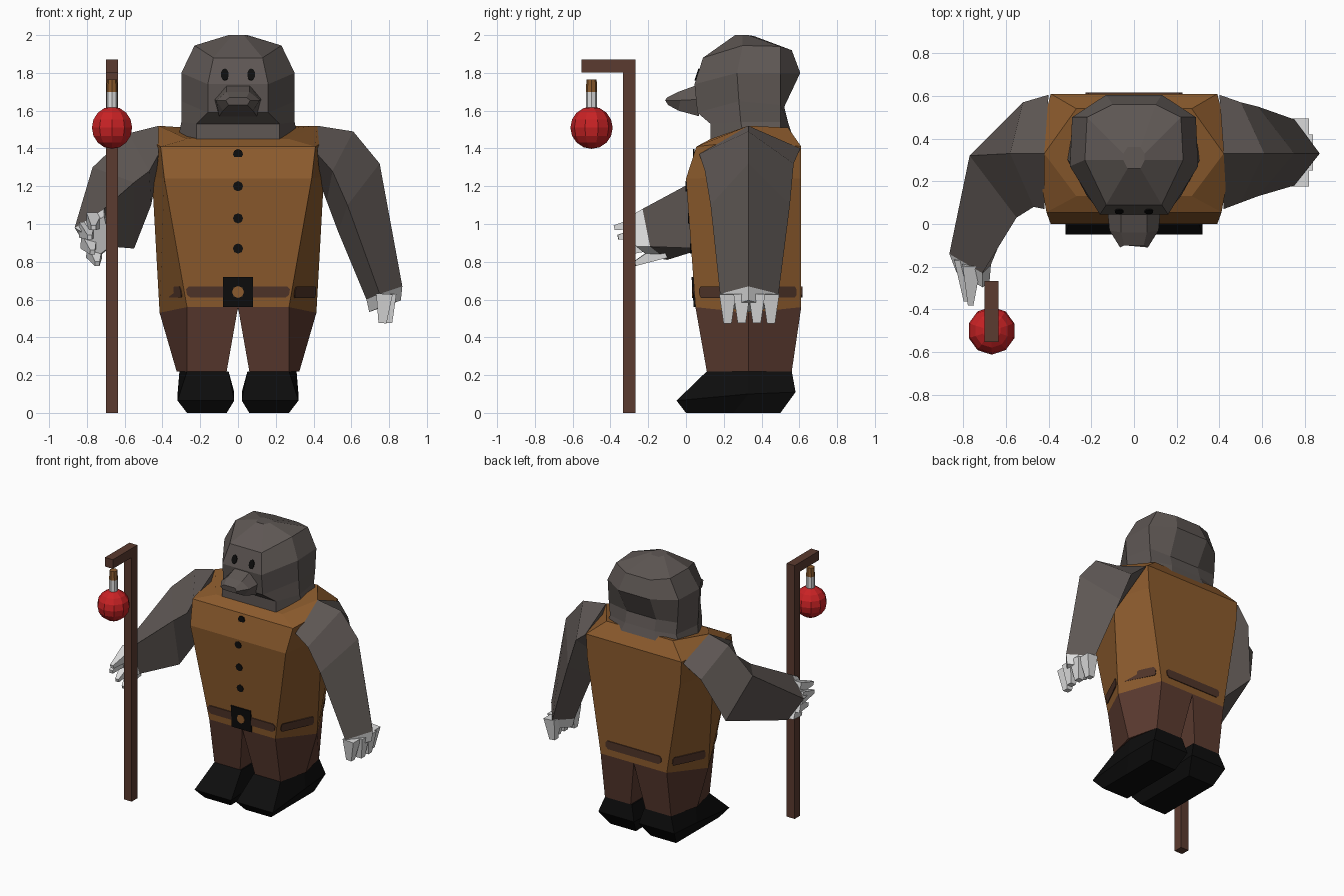
import bpy, bmesh, math
from mathutils import Vector, Matrix

if "Cube" in bpy.data.objects:
    bpy.data.objects.remove(bpy.data.objects["Cube"])


def mat(name, rgb):
    m = bpy.data.materials.new(name)
    m.diffuse_color = (*rgb, 1)
    m.use_nodes = True
    m.node_tree.nodes["Principled BSDF"].inputs["Base Color"].default_value = m.diffuse_color
    return m


FUR = mat("grey fur", (0.112, 0.095, 0.088))
COAT = mat("tan coat", (0.26, 0.104, 0.026))
TROUSER = mat("brown trousers", (0.105, 0.043, 0.029))
BELT = mat("belt brown", (0.08, 0.035, 0.022))
BLACK = mat("black leather", (0.004, 0.004, 0.004))
CLAW = mat("pale claw", (0.72, 0.72, 0.72))
RED = mat("lantern red", (0.58, 0.016, 0.018))


def finish(bm, name, material):
    bmesh.ops.recalc_face_normals(bm, faces=bm.faces)
    me = bpy.data.meshes.new(name)
    bm.to_mesh(me)
    bm.free()
    me.materials.append(material)
    ob = bpy.data.objects.new(name, me)
    bpy.context.collection.objects.link(ob)
    return ob


def loft(name, rings, material):
    """Skin a list of equal-length closed rings and cap both ends."""
    bm = bmesh.new()
    vs = [[bm.verts.new(p) for p in r] for r in rings]
    n = len(rings[0])
    for a, b in zip(vs, vs[1:]):
        for i in range(n):
            j = (i + 1) % n
            bm.faces.new((a[i], a[j], b[j], b[i]))
    bm.faces.new(vs[0])
    bm.faces.new(vs[-1])
    return finish(bm, name, material)


def sym(half):
    """Full ring from its +x half."""
    return half + [(-x, y, z) for x, y, z in reversed(half)]


def cone(name, p, q, r1, r2, material, seg=4, scale=(1, 1)):
    p, q = Vector(p), Vector(q)
    d = q - p
    m = (Matrix.Translation((p + q) / 2) @ d.to_track_quat('Z', 'Y').to_matrix().to_4x4()
         @ Matrix.Diagonal((scale[0], scale[1], 1, 1)))
    if seg == 4:
        m = m @ Matrix.Rotation(math.pi / 4, 4, 'Z')
    bm = bmesh.new()
    bmesh.ops.create_cone(bm, cap_ends=True, segments=seg, radius1=r1, radius2=r2,
                          depth=d.length, matrix=m)
    return finish(bm, name, material)


def box(name, lo, hi, material):
    lo, hi = Vector(lo), Vector(hi)
    bm = bmesh.new()
    bmesh.ops.create_cube(bm, size=1, matrix=Matrix.Translation((lo + hi) / 2)
                          @ Matrix.Diagonal((*(hi - lo), 1)))
    return finish(bm, name, material)


# Coat: hexagonal body with sloping shoulders
waist = sym([(.27, .05, .56), (.415, .33, .53), (.27, .61, .56)])
chest = sym([(.39, 0, 1.24), (.455, .33, 1.25), (.38, .61, 1.24)])
upper = sym([(.41, .055, 1.41), (.46, .33, 1.44), (.39, .61, 1.41)])
collar = sym([(.27, .13, 1.45), (.42, .33, 1.52), (.27, .54, 1.51)])
loft("coat", [waist, chest, upper, collar], COAT)

# Belt strips lying on each facet of the coat
for i in range(6):
    j = (i + 1) % 6
    a, b, c, d = (Vector(p) for p in (waist[i], waist[j], chest[j], chest[i]))
    n = (b - a).cross(d - a).normalized()
    mid = (a + b) / 2 - Vector((0, .33, .6))
    if n.dot(mid) < 0:
        n = -n

    def at(u, z, off):
        lo, hi = a.lerp(b, u), d.lerp(c, u)
        return lo.lerp(hi, (z - lo.z) / (hi.z - lo.z)) + n * off
    u0, u1 = (.02, .98) if i == 5 else (.1, .9)
    outline = [(u0, .625), (u0 + .03, .61), (u1 - .03, .61), (u1, .625),
               (u1, .655), (u1 - .03, .67), (u0 + .03, .67), (u0, .655)]
    loft("belt_strip", [[at(u, z, o) for u, z in outline] for o in (0, .006)], BELT)


def front_y(z):
    return .05 * (1.24 - z) / .68 if z < 1.24 else .055 * (z - 1.24) / .17


# Buttons and buckle on the coat front
for z in (1.37, 1.2, 1.03, .87):
    y = front_y(z)
    cone("button", (0, y + .004, z), (0, y - .005, z), .027, .027, BLACK, 8)
y = front_y(.64)
loft("buckle", [[(s * .08, front_y(z) + o, z) for s, z in
                 ((-1, .56), (1, .56), (1, .72), (-1, .72))] for o in (0, -.009)], BLACK)
cone("buckle_centre", (0, y - .004, .64), (0, y - .013, .64), .032, .032, COAT, 8)

# Trouser legs and shoes
for s in (1, -1):
    loft("trouser_leg", [
        [(s * x, y, z) for x, y, z in r] for r in (
            [(0, .05, .56), (.27, .05, .56), (.415, .33, .53), (.27, .61, .56), (0, .61, .56)],
            [(.06, .11, .22), (.27, .11, .22), (.325, .33, .22), (.27, .56, .22), (.06, .56, .22)])],
        TROUSER)
    loft("shoe", [
        [(s * x, y, z) for x, y, z in r] for r in (
            [(.06, 0, 0), (.27, 0, 0), (.27, .25, 0), (.27, .5, 0), (.06, .5, 0)],
            [(.02, -.05, .065), (.32, -.05, .065), (.32, .33, .1), (.31, .58, .11), (.02, .58, .11)],
            [(.05, .11, .22), (.27, .11, .22), (.31, .33, .22), (.27, .56, .22), (.05, .56, .22)])],
        BLACK)

# Head and neck
loft("head", [sym(h) for h in (
    [(.03, .26, 2), (.05, .3, 2), (.05, .33, 2), (.03, .36, 1.995)],
    [(.13, .09, 1.88), (.23, .3, 1.945), (.22, .5, 1.94), (.1, .56, 1.92)],
    [(.16, .045, 1.74), (.3, .27, 1.8), (.29, .5, 1.8), (.13, .605, 1.8)],
    [(.16, .06, 1.59), (.3, .28, 1.65), (.28, .5, 1.63), (.12, .52, 1.62)],
    [(.22, .13, 1.53), (.3, .29, 1.54), (.27, .5, 1.54), (.12, .54, 1.54)],
    [(.22, .13, 1.44), (.32, .31, 1.44), (.3, .5, 1.46), (.14, .56, 1.48)])], FUR)

# Snout
loft("snout", [sym(h) for h in (
    [(.06, .07, 1.74), (.125, .07, 1.66), (.1, .07, 1.57)],
    [(.06, -.04, 1.70), (.115, -.03, 1.655), (.08, -.04, 1.6)],
    [(.045, -.1, 1.67), (.065, -.11, 1.655), (.05, -.095, 1.63)])], FUR)

# Eyes lying on the sloping face
nrm = Vector((0, -.14, .045)).normalized()
for s in (1, -1):
    p = Vector((s * .07, .061, 1.79))
    cone("eye", p - nrm * .003, p + nrm * .006, .03, .03, BLACK, 10, (.7, 1.1))

# Arms: one hanging, one bent forward; ring order outer, back, inner, front
shoulder = [(.42, .33, 1.52), (.40, .605, 1.40), (.44, .33, 1.2), (.42, .07, 1.37)]
hanging = [shoulder,
           [(.61, .33, 1.49), (.5, .57, 1.32), (.47, .33, 1.12), (.5, .10, 1.28)],
           [(.75, .33, 1.32), (.58, .55, 1.1), (.53, .33, .96), (.58, .13, 1.1)],
           [(.87, .33, .67), (.75, .49, .63), (.68, .33, .6), (.75, .18, .63)]]
raised = [[(-x, y, z) for x, y, z in shoulder],
          [(-.58, .33, 1.48), (-.52, .57, 1.3), (-.46, .33, 1.1), (-.47, .08, 1.28)],
          [(-.77, .32, 1.3), (-.64, .45, .98), (-.55, .1, .87), (-.55, .03, 1.22)],
          [(-.865, -.14, .98), (-.76, -.1, .81), (-.67, -.19, .88), (-.71, -.23, 1.08)]]


def hand(side, wrist, push, shrink):
    c = sum((Vector(p) for p in wrist), Vector()) / 4
    end = [c + (Vector(p) - c) * shrink + Vector(push) for p in wrist]
    loft(side + "_palm", [wrist, end], CLAW)


loft("left_arm", hanging, FUR)
loft("right_arm", raised, FUR)
hand("left", hanging[-1], (.005, 0, -.07), .88)
hand("right", raised[-1], (.01, -.08, -.01), .8)

# Claws
for i, y in enumerate((.22, .295, .375, .45)):
    out = .02 if i in (1, 2) else 0
    cone("left_claw", (.775 + out, y, .63), (.765 + out * 1.5, y, .475), .062, .03, CLAW)
for p, q in (((-.76, -.19, 1.02), (-.765, -.38, .98)), ((-.80, -.16, .97), (-.785, -.36, .93)),
             ((-.79, -.14, .91), (-.77, -.31, .85)), ((-.76, -.12, .86), (-.745, -.27, .79))):
    cone("right_claw", p, q, .06, .018, CLAW)

# Staff with a hook and hanging lantern
box("staff", (-.7, -.333, 0), (-.635, -.268, 1.87), TROUSER)
box("staff_hook", (-.7, -.553, 1.803), (-.635, -.333, 1.87), TROUSER)
bm = bmesh.new()
bmesh.ops.create_uvsphere(bm, u_segments=10, v_segments=8, radius=.112,
                          matrix=Matrix.Translation((-.667, -.5, 1.51)))
finish(bm, "lantern_ball", RED)
cone("lantern_neck", (-.667, -.5, 1.6), (-.667, -.5, 1.7), .03, .03, CLAW, 8)
cone("lantern_cap", (-.667, -.5, 1.7), (-.667, -.5, 1.765), .03, .027, COAT, 8)
